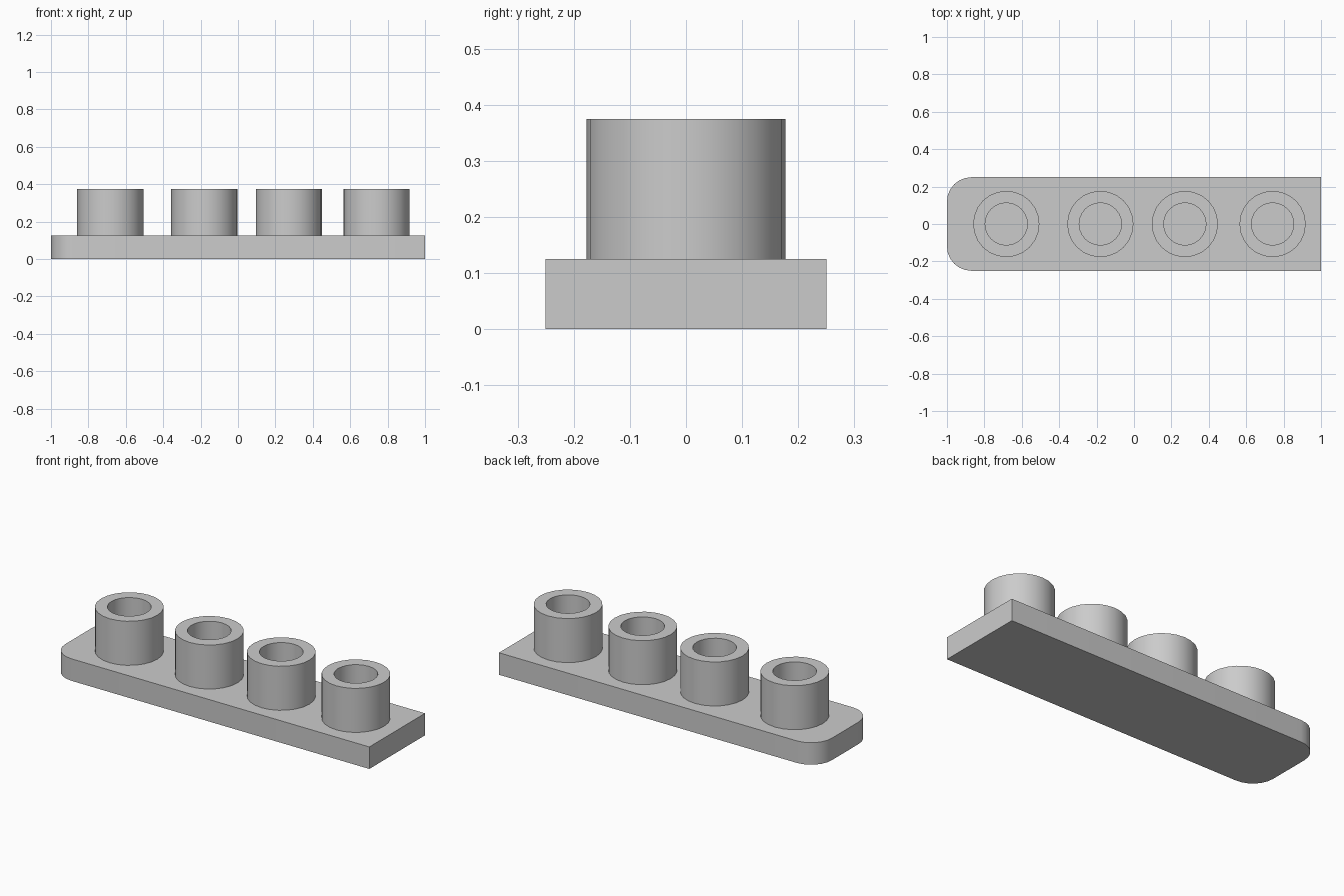
import bpy
import bmesh
import math

if "Cube" in bpy.data.objects:
    bpy.data.objects.remove(bpy.data.objects["Cube"], do_unlink=True)

BASE_TOP, TUBE_TOP = 0.125, 0.375
OUTER, INNER, SIDES = 0.177, 0.113, 24

grey = bpy.data.materials.new("plain grey")
grey.use_nodes = True
colour = (0.6, 0.6, 0.6, 1)
grey.diffuse_color = colour
grey.node_tree.nodes["Principled BSDF"].inputs["Base Color"].default_value = colour


def finish(bm, name):
    bmesh.ops.recalc_face_normals(bm, faces=bm.faces)
    mesh = bpy.data.meshes.new(name)
    bm.to_mesh(mesh)
    bm.free()
    mesh.materials.append(grey)
    obj = bpy.data.objects.new(name, mesh)
    bpy.context.collection.objects.link(obj)
    bpy.ops.object.select_all(action="DESELECT")
    obj.select_set(True)
    bpy.context.view_layer.objects.active = obj
    bpy.ops.object.shade_smooth_by_angle(angle=math.radians(35))
    return obj


# Base plate: outline with two rounded corners on the right end, extruded up
def base_plate(radius=0.13, half_width=0.25, steps=6):
    outline = [(1, -half_width), (1, half_width)]
    for side in (1, -1):
        for i in range(steps + 1):
            t = i / steps if side == 1 else 1 - i / steps
            a = t * math.pi / 2
            outline.append((-1 + radius - radius * math.sin(a),
                            side * (half_width - radius + radius * math.cos(a))))
    bm = bmesh.new()
    face = bm.faces.new([bm.verts.new((x, y, 0)) for x, y in outline])
    top = bmesh.ops.extrude_face_region(bm, geom=[face], use_keep_orig=True)
    verts = [g for g in top["geom"] if isinstance(g, bmesh.types.BMVert)]
    bmesh.ops.translate(bm, verts=verts, vec=(0, 0, BASE_TOP))
    finish(bm, "base_plate")


# Tube: a wall profile spun around the vertical axis, open at the top
def tube(name, x):
    bm = bmesh.new()
    profile = [(OUTER, BASE_TOP), (OUTER, TUBE_TOP), (INNER, TUBE_TOP), (INNER, BASE_TOP)]
    verts = [bm.verts.new((r, 0, z)) for r, z in profile]
    edges = [bm.edges.new(pair) for pair in zip(verts, verts[1:])]
    bmesh.ops.spin(bm, geom=verts + edges, cent=(0, 0, 0), axis=(0, 0, 1),
                   angle=math.tau, steps=SIDES, use_merge=True)
    bmesh.ops.remove_doubles(bm, verts=bm.verts, dist=0.0001)
    finish(bm, name).location.x = x


base_plate()
for number, x in enumerate((-0.683, -0.18, 0.272, 0.741), 1):
    tube(f"tube_{number}", x)
